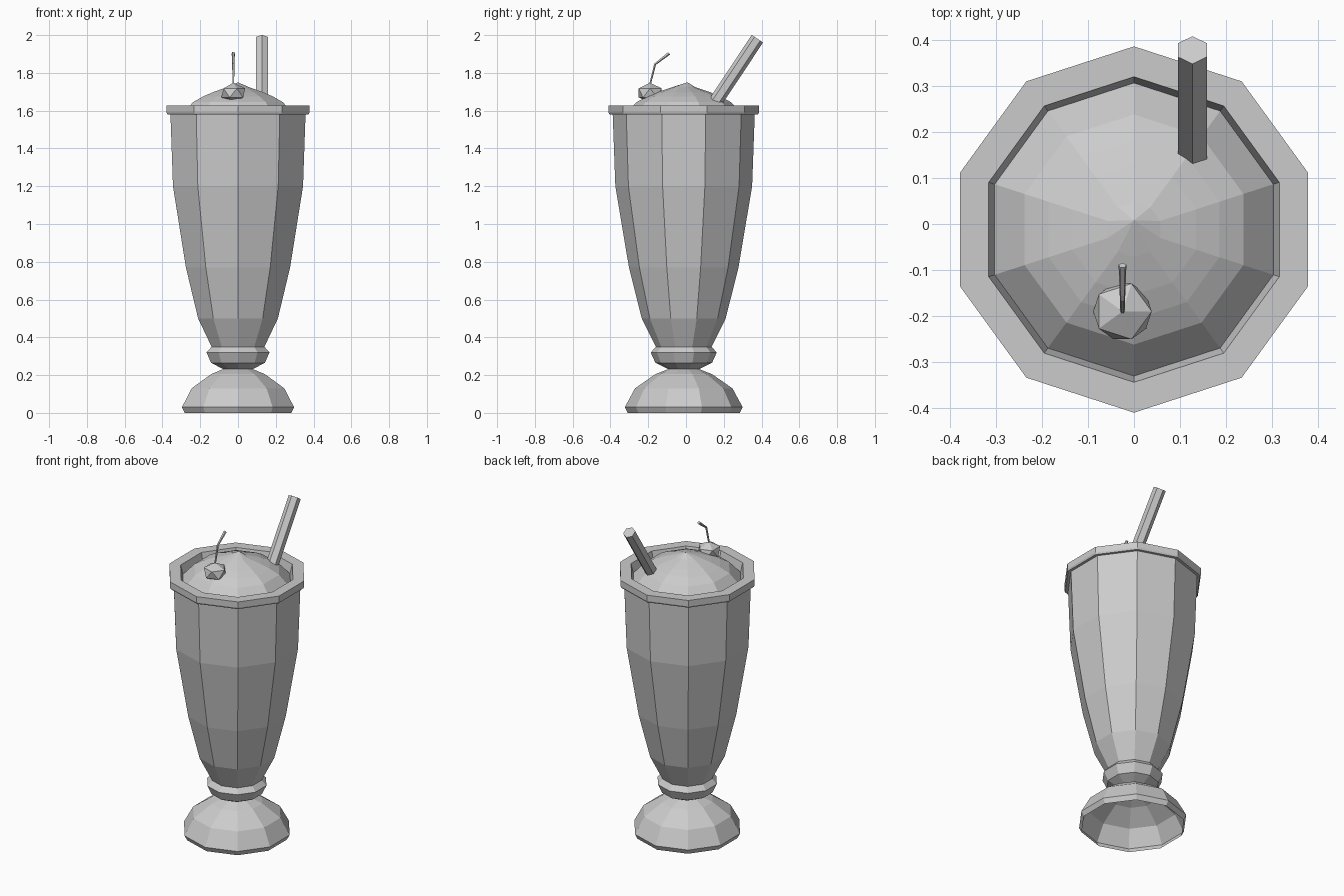
import bpy, bmesh, math
from mathutils import Vector, Matrix

if "Cube" in bpy.data.objects:
    bpy.data.objects.remove(bpy.data.objects["Cube"])

CY = -0.012  # glass axis in y
SIDES = 10


def finish(name, bm):
    bmesh.ops.recalc_face_normals(bm, faces=bm.faces)
    me = bpy.data.meshes.new(name)
    bm.to_mesh(me)
    bm.free()
    ob = bpy.data.objects.new(name, me)
    bpy.context.collection.objects.link(ob)
    return ob


def skin(bm, rings):
    """Bridge successive rings of equal size with quads."""
    for a, b in zip(rings, rings[1:]):
        n = len(a)
        for i in range(n):
            bm.faces.new((a[i], a[(i + 1) % n], b[(i + 1) % n], b[i]))


def lathe(name, profile, apex=None):
    """Ten-sided lathe of (radius, z) points, optionally closed by an apex."""
    bm = bmesh.new()
    rings = []
    for r, z in profile:
        angles = [math.pi / 2 + 2 * math.pi * i / SIDES for i in range(SIDES)]
        rings.append([bm.verts.new((r * math.cos(a), CY + r * math.sin(a), z)) for a in angles])
    skin(bm, rings)
    if apex:
        tip = bm.verts.new(apex)
        for i in range(SIDES):
            bm.faces.new((rings[-1][i], rings[-1][(i + 1) % SIDES], tip))
    return finish(name, bm)


def tube(name, points, radii, sides):
    """Capped tube along points lying in a plane of constant x."""
    bm = bmesh.new()
    pts = [Vector(p) for p in points]
    rings = []
    for i, p in enumerate(pts):
        d = (pts[min(i + 1, len(pts) - 1)] - pts[max(i - 1, 0)]).normalized()
        u = Vector((1, 0, 0))
        v = d.cross(u)
        angles = [math.pi / 2 + 2 * math.pi * k / sides for k in range(sides)]
        rings.append([bm.verts.new(p + radii[i] * (u * math.cos(a) + v * math.sin(a))) for a in angles])
    skin(bm, rings)
    bm.faces.new(rings[0])
    bm.faces.new(rings[-1])
    return finish(name, bm)


# Footed glass: hollow foot, neck bead, flared body, flat rim and inner lip
lathe("glass", [
    (0.297, 0.0), (0.312, 0.03), (0.258, 0.13), (0.15, 0.205), (0.082, 0.232),
    (0.15, 0.265), (0.175, 0.32), (0.147, 0.35), (0.222, 0.5), (0.29, 0.77),
    (0.362, 1.2), (0.376, 1.58), (0.393, 1.58), (0.398, 1.59), (0.398, 1.627),
    (0.332, 1.627), (0.317, 1.565)])

# Whipped cream dome with a pointed tip
lathe("cream", [(0.319, 1.57), (0.25, 1.645), (0.195, 1.675), (0.142, 1.697), (0.06, 1.725)],
      apex=(0, 0.008, 1.75))

# Cherry: squashed icosahedron
bm = bmesh.new()
bmesh.ops.create_icosphere(
    bm, subdivisions=1, radius=0.071,
    matrix=Matrix.Translation((-0.025, -0.19, 1.694)) @ Matrix.Diagonal((1, 1, 0.76, 1)))
finish("cherry", bm)

# Bent cherry stem
tube("cherry_stem", [(-0.025, -0.192, 1.735), (-0.025, -0.164, 1.846), (-0.025, -0.09, 1.904)],
     [0.005, 0.006, 0.009], 5)

# Hexagonal leaning straw
tube("straw", [(0.127, 0.135, 1.615), (0.127, 0.378, 1.981)], [0.036, 0.036], 6)
